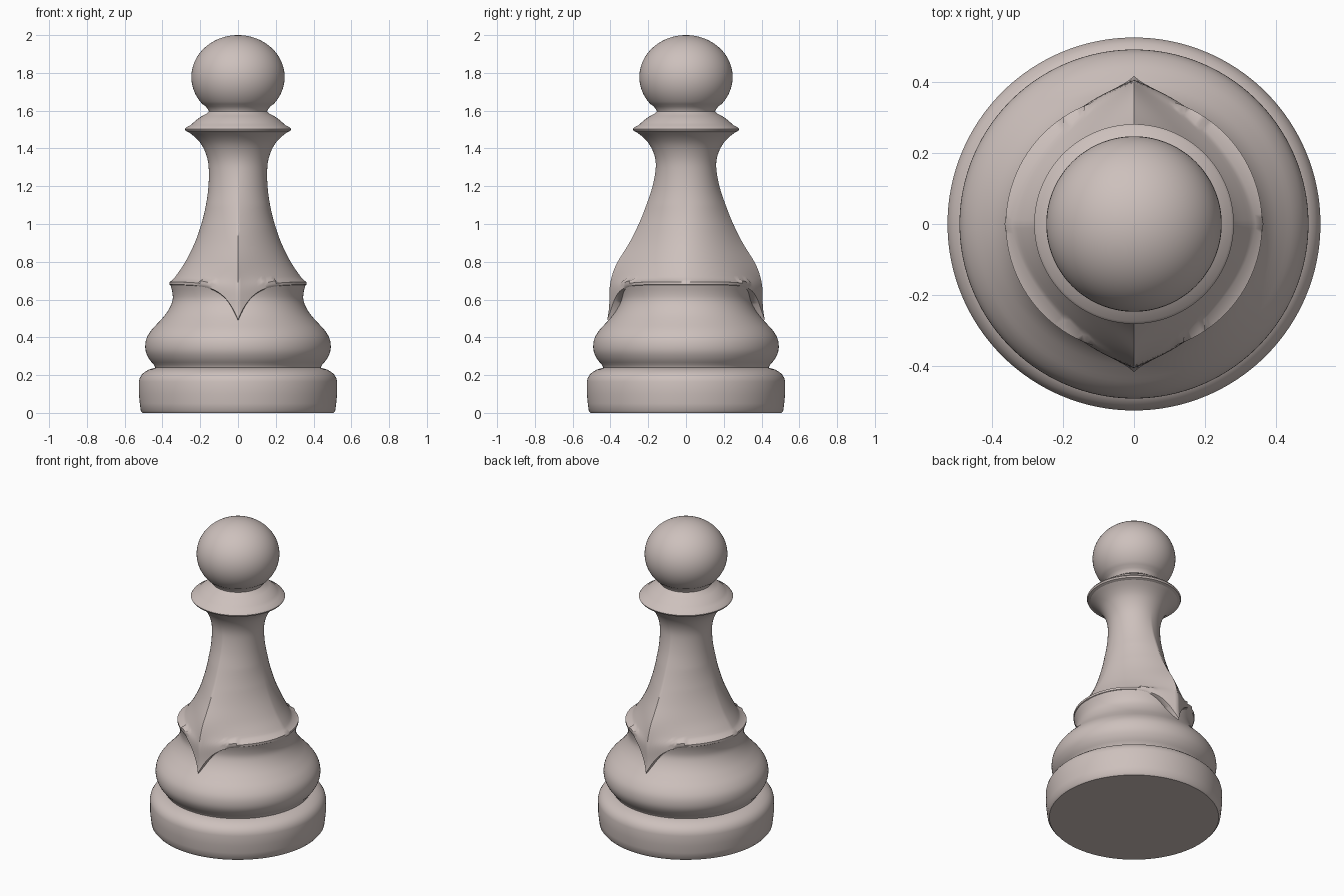
import bpy, math

if "Cube" in bpy.data.objects:
    bpy.data.objects.remove(bpy.data.objects["Cube"])

SEG = 160
mat = bpy.data.materials.new("pinkish_stone")
mat.diffuse_color = (0.61, 0.53, 0.505, 1)
mat.use_nodes = True
mat.node_tree.nodes["Principled BSDF"].inputs["Base Color"].default_value = mat.diffuse_color


def interp(pts, z):
    """Smooth (cubic) radius lookup in a (z, radius) table."""
    n = len(pts)
    if z <= pts[0][0]:
        return pts[0][1]
    if z >= pts[-1][0]:
        return pts[-1][1]

    def slope(i):
        a, b = pts[max(i - 1, 0)], pts[min(i + 1, n - 1)]
        return (b[1] - a[1]) / (b[0] - a[0])

    i = max(k for k in range(n - 1) if pts[k][0] <= z)
    (z0, r0), (z1, r1) = pts[i], pts[i + 1]
    h = z1 - z0
    t = (z - z0) / h
    return ((2*t**3 - 3*t**2 + 1) * r0 + (t**3 - 2*t**2 + t) * h * slope(i)
            + (3*t**2 - 2*t**3) * r1 + (t**3 - t**2) * h * slope(i + 1))


def loft(name, rows, angle):
    """Skin closed rings; rows is a list of functions theta -> (radius, z)."""
    verts, faces = [], []
    for ring in rows:
        for k in range(SEG):
            a = 2 * math.pi * k / SEG
            r, z = ring(a)
            verts.append((r * math.cos(a), r * math.sin(a), z))
    for i in range(len(rows) - 1):
        for k in range(SEG):
            m = (k + 1) % SEG
            faces.append((i*SEG + k, i*SEG + m, (i+1)*SEG + m, (i+1)*SEG + k))
    faces.append(tuple(reversed(range(SEG))))
    faces.append(tuple(range((len(rows) - 1) * SEG, len(rows) * SEG)))
    me = bpy.data.meshes.new(name)
    me.from_pydata(verts, [], faces)
    me.materials.append(mat)
    ob = bpy.data.objects.new(name, me)
    bpy.context.collection.objects.link(ob)
    bpy.ops.object.select_all(action='DESELECT')
    ob.select_set(True)
    bpy.context.view_layer.objects.active = ob
    bpy.ops.object.shade_smooth_by_angle(angle=math.radians(angle))
    return ob


def lathe(name, pts, angle=40):
    return loft(name, [lambda a, p=p: p for p in pts], angle)


# Base disc with rounded shoulder
lathe("base", [(0.505, 0), (0.515, 0.012), (0.52, 0.05), (0.525, 0.10),
               (0.525, 0.165), (0.52, 0.185), (0.509, 0.203), (0.494, 0.217),
               (0.47, 0.23), (0.435, 0.24)])

# Bulging ring and the waist beneath the skirt
LOW = [(0.23, 0.435), (0.25, 0.442), (0.28, 0.467), (0.32, 0.487), (0.36, 0.491),
       (0.40, 0.482), (0.44, 0.457), (0.48, 0.420), (0.52, 0.385), (0.56, 0.36),
       (0.60, 0.346), (0.64, 0.348), (0.68, 0.358)]
lathe("bulge", [(interp(LOW, z), z) for z in [0.23 + 0.45 * i / 36 for i in range(37)]])

# Stem whose skirt is drawn out to pointed ridges at front and back
SIDE = [(0.45, 0.375), (0.60, 0.37), (0.68, 0.364), (0.72, 0.332), (0.80, 0.277),
        (0.90, 0.226), (1.0, 0.190), (1.1, 0.167), (1.2, 0.155), (1.3, 0.155),
        (1.36, 0.166), (1.42, 0.193), (1.46, 0.228), (1.50, 0.28)]
RIDGE = [(0.45, 0.425), (0.55, 0.408), (0.68, 0.402), (0.78, 0.372), (0.90, 0.300),
         (1.0, 0.250), (1.1, 0.210), (1.2, 0.177), (1.3, 0.160),
         (1.36, 0.166), (1.42, 0.193), (1.46, 0.228), (1.50, 0.28)]


def off_ridge(a):
    return math.acos(min(1, abs(math.sin(a))))


def edge_z(a):
    return 0.68 - 0.185 * math.exp(-off_ridge(a) / 0.19)


def stem_point(a, s):
    z = edge_z(a) + (1.5 - edge_z(a)) * s
    d = off_ridge(a)
    width = 0.28 + 0.3 * min(1, max(0, (z - 0.68) / 0.3))
    r0, r1 = interp(SIDE, z), interp(RIDGE, z)
    # sides pull in slightly towards the ridge, giving the lens outline
    pinch = 0.022 * math.sin(2 * d) * min(1, max(0, (1.1 - z) / 0.4))
    r = r0 + (r1 - r0) * math.exp(-d / width) - pinch
    if z < 0.7:
        r = max(r, interp(LOW, z) + 0.003)
    return r, z


def under_lip(a):
    z = edge_z(a) - 0.012
    return interp(LOW, z) - 0.012, z


loft("stem", [under_lip] + [lambda a, s=i / 60: stem_point(a, s) for i in range(61)], 50)

# Collar: thin rim, sloping top
lathe("collar", [(0.255, 1.483), (0.276, 1.492), (0.281, 1.502), (0.274, 1.512),
                 (0.25, 1.524), (0.235, 1.538), (0.215, 1.555), (0.19, 1.572),
                 (0.165, 1.585), (0.15, 1.60)])

# Ball head with a short neck
head = [(0.15, 1.575), (0.155, 1.60), (0.17, 1.622)]
for i in range(29):
    t = math.radians(-40 + 129.5 * i / 28)
    head.append((0.247 * math.cos(t), 1.778 + 0.222 * math.sin(t)))
lathe("head", head)
